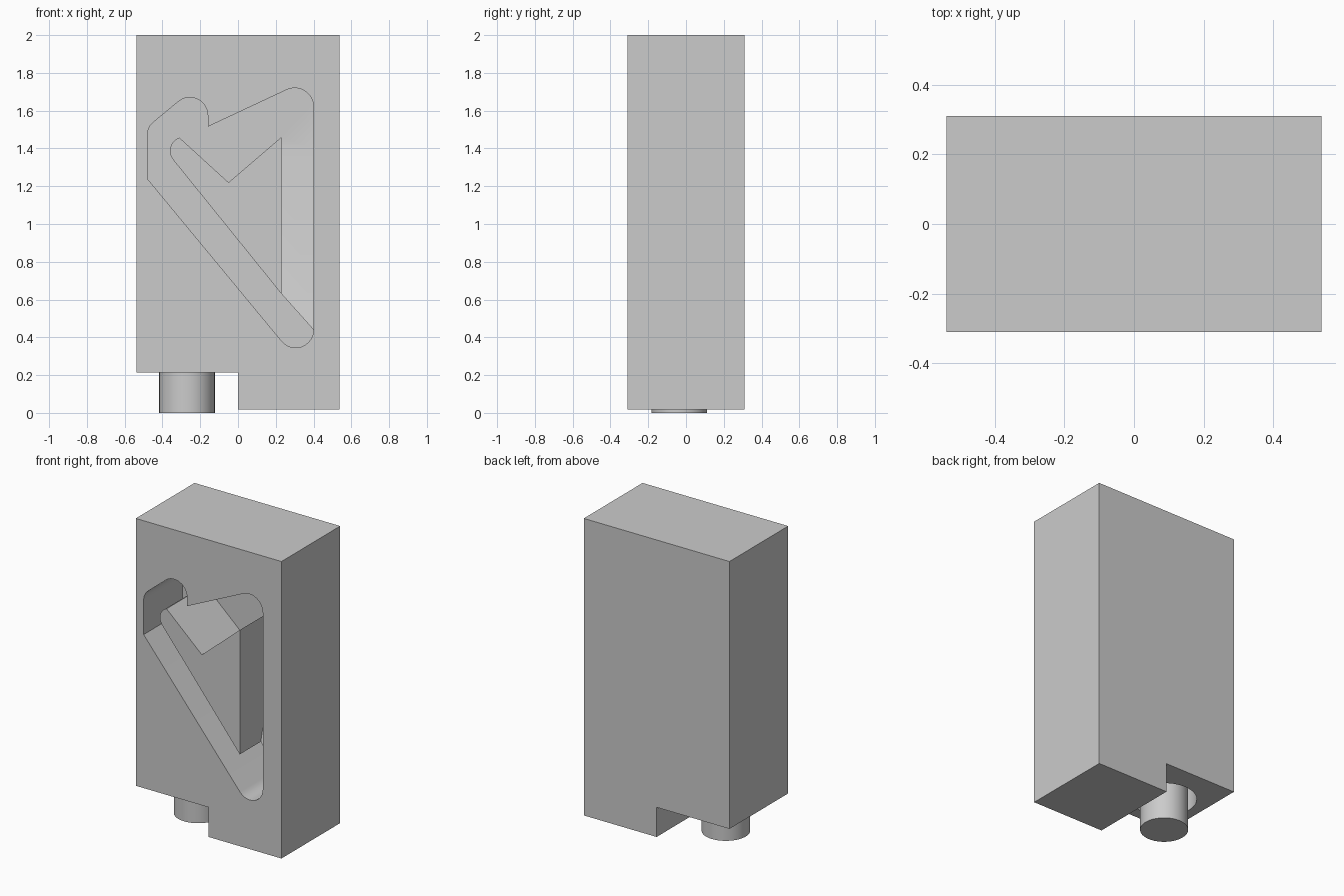
import bpy, bmesh
from math import cos, sin, radians

if "Cube" in bpy.data.objects:
    bpy.data.objects.remove(bpy.data.objects["Cube"])


def arc(cx, cz, r, a0, a1, n=12):
    return [(cx + r * cos(radians(a0 + (a1 - a0) * i / n)),
             cz + r * sin(radians(a0 + (a1 - a0) * i / n))) for i in range(n + 1)]


def prism(name, pts, front, back):
    """Closed x-z profile carried along y; front may be a function of z."""
    f = front if callable(front) else (lambda z: front)
    bm = bmesh.new()
    a = [bm.verts.new((x, f(z), z)) for x, z in pts]
    b = [bm.verts.new((x, back, z)) for x, z in pts]
    bm.faces.new(a)
    bm.faces.new(b[::-1])
    for i in range(len(pts)):
        j = (i + 1) % len(pts)
        bm.faces.new((a[i], b[i], b[j], a[j]))
    bmesh.ops.recalc_face_normals(bm, faces=bm.faces)
    me = bpy.data.meshes.new(name)
    bm.to_mesh(me)
    bm.free()
    ob = bpy.data.objects.new(name, me)
    bpy.context.collection.objects.link(ob)
    return ob


def cylinder(name, r, z0, z1):
    bpy.ops.mesh.primitive_cylinder_add(vertices=64, radius=r, depth=z1 - z0,
                                        location=(-0.27, -0.035, (z0 + z1) / 2))
    ob = bpy.context.object
    ob.name = name
    return ob


def activate(ob):
    bpy.ops.object.select_all(action='DESELECT')
    ob.select_set(True)
    bpy.context.view_layer.objects.active = ob


def cut(ob, tool):
    activate(ob)
    m = ob.modifiers.new("cut", 'BOOLEAN')
    m.operation, m.solver, m.object = 'DIFFERENCE', 'EXACT', tool
    bpy.ops.object.modifier_apply(modifier=m.name)
    bpy.data.objects.remove(tool, do_unlink=True)


# Block with the corner notch at the bottom
body = prism("body", [(-0.538, 0.215), (0, 0.215), (0, 0.017), (0.538, 0.017),
                      (0.538, 2), (-0.538, 2)], -0.31, 0.31)

# Heart-shaped cam track in the front
FLOOR = 0.10
outline = ([(-0.48, 1.24)] + arc(-0.39, 1.47, 0.09, 180, 128, 6)
           + arc(-0.255, 1.575, 0.095, 128, 0) + [(-0.16, 1.515)]
           + arc(0.30, 1.62, 0.10, 114, 0) + arc(0.305, 0.44, 0.095, 0, -141))
track = prism("track_cutter", outline, -0.6, FLOOR)

# Island left standing in the track
island = prism("island", arc(-0.285, 1.387, 0.075, 110, 219)
               + [(0.23, 0.63), (0.23, 1.46), (-0.05, 1.22)], -0.7, 0.25)
cut(track, island)

# Ramped floor of the right channel, ending in a slanted step
ramp = prism("ramp", [(0.2, 0.67), (0.23, 0.63), (0.45, 0.384), (0.45, 1.43), (0.2, 1.43)],
             lambda z: FLOOR - 0.2 * (1.4 - z) / 0.82, 0.25)
cut(track, ramp)
cut(body, track)

# Round bore in the notch ceiling, with the pin standing in it
cut(body, cylinder("bore_cutter", 0.2, 0.1, 0.62))
pin = cylinder("pin", 0.147, 0, 0.63)

for ob in (body, pin):
    activate(ob)
    bpy.ops.object.shade_smooth_by_angle(angle=radians(20))
